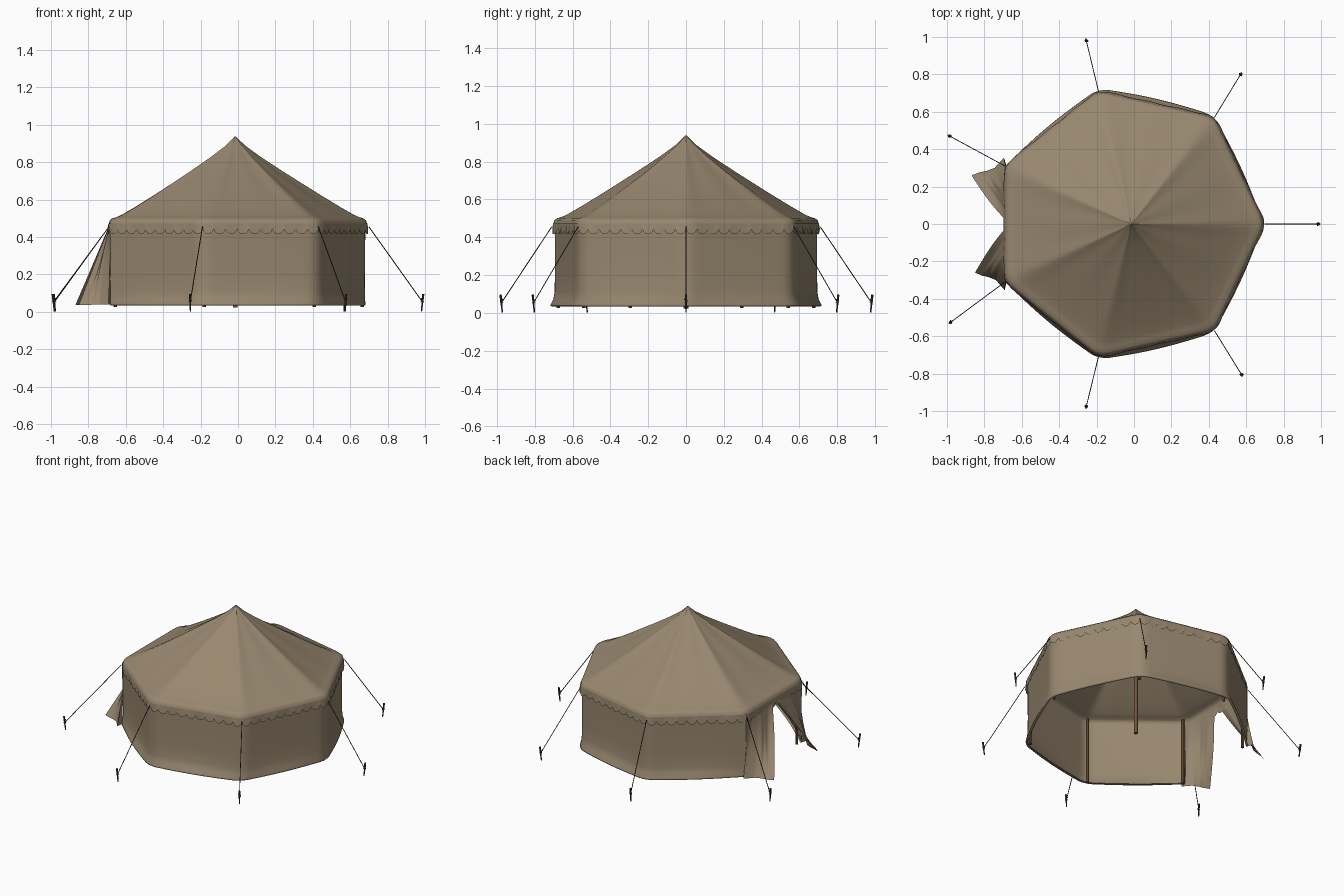
import bpy, math
from mathutils import Vector

if "Cube" in bpy.data.objects:
    bpy.data.objects.remove(bpy.data.objects["Cube"])

def material(name, rgb):
    m = bpy.data.materials.new(name)
    m.diffuse_color = (*rgb, 1)
    m.use_nodes = True
    m.node_tree.nodes["Principled BSDF"].inputs["Base Color"].default_value = m.diffuse_color
    return m

CANVAS = material("tan canvas", (0.315, 0.245, 0.16))
WOOD = material("brown pole wood", (0.17, 0.088, 0.042))
ROPE = material("dark rope", (0.04, 0.029, 0.019))
STAKE = material("dark stake wood", (0.06, 0.038, 0.022))

# Seven corners of the tent, counter-clockwise; edge 3 is the doorway
CORNERS = [Vector(c) for c in ((.70, 0), (.43, .57), (-.19, .71), (-.69, .31),
                               (-.69, -.31), (-.19, -.71), (.43, -.57))]
APEX = Vector((-.015, 0))

def outline(k, s, bulge=0.0, round_off=0.011):
    """Point on edge k at fraction s, with softened corners and an outward bulge."""
    a, b = CORNERS[k % 7], CORNERS[(k + 1) % 7]
    p = a.lerp(b, s)
    d = b - a
    n = Vector((d.y, -d.x)).normalized()
    p += n * bulge * math.sin(math.pi * s)
    e = max(0, 1 - min(s, 1 - s) / 0.09)
    return p - (p - APEX).normalized() * round_off * e * e

def cloth(name, rows, closed=False):
    """Smooth cloth sheet from rows of points, top row first."""
    n = len(rows[0])
    verts = [p for row in rows for p in row]
    faces = []
    for r in range(len(rows) - 1):
        for c in range(n if closed else n - 1):
            d = (c + 1) % n
            faces.append((r * n + c, (r + 1) * n + c, (r + 1) * n + d, r * n + d))
    me = bpy.data.meshes.new(name)
    me.from_pydata(verts, [], faces)
    me.materials.append(CANVAS)
    for f in me.polygons:
        f.use_smooth = True
    ob = bpy.data.objects.new(name, me)
    bpy.context.collection.objects.link(ob)
    mod = ob.modifiers.new("thickness", 'SOLIDIFY')
    mod.thickness = 0.004
    mod.use_rim = False
    return ob

def rod(name, a, b, r, mat, sides=8, r2=None):
    """Tapered round bar from a to b."""
    a, b = Vector(a), Vector(b)
    d = b - a
    bpy.ops.mesh.primitive_cone_add(vertices=sides, radius1=r, radius2=r if r2 is None else r2,
                                    depth=d.length, location=(a + b) / 2)
    ob = bpy.context.object
    ob.name = name
    ob.rotation_euler = d.to_track_quat('Z', 'Y').to_euler()
    ob.data.materials.append(mat)
    bpy.ops.object.shade_smooth_by_angle()
    return ob

# Roof with a rounded shoulder at the eaves
profile = [(.004, .938), (.03, .92), (.08, .887), (.2, .826), (.35, .757), (.5, .690), (.65, .624),
           (.8, .560), (.9, .520), (.94, .507), (.975, .500), (.995, .488), (1.004, .46)]
rows = []
for t, z in profile:
    row = []
    for k in range(7):
        for i in range(24):
            s = i / 24
            p = APEX + (outline(k, s) - APEX) * t
            fold = math.sin(math.pi * min(t, 1))
            sag = fold * (.006 * math.sin(math.pi * s) + .003 * math.sin(3 * math.pi * s))
            row.append((p.x, p.y, z - sag))
    rows.append(row)
cloth("roof", rows, True)

# Scalloped valance
SCALLOPS, STEPS = 10, 10
rows = []
for v in (0, .5, 1):
    row = []
    for k in range(7):
        for i in range(SCALLOPS * STEPS):
            u = i / STEPS
            p = outline(k, u / SCALLOPS)
            low = .444 - .028 * math.sin(math.pi * (u % 1)) ** .6
            wave = .003 * math.sin(u * 2.3 + k) * v
            p = APEX + (p - APEX) * (1.004 + .006 * v + wave)
            row.append((p.x, p.y, .472 + (low - .472) * v))
    rows.append(row)
cloth("valance", rows, True)

# Side walls on six edges, with a flared hem folded under
rows = []
for z, sc, bulge, wide in ((.475, .992, 0, 1), (.38, .989, .001, 1), (.2, .987, .002, 1.002),
                           (.11, .987, .004, 1.004), (.07, .988, .009, 1.012),
                           (.045, .99, .015, 1.028), (.036, .99, .016, 1.03),
                           (.034, .975, .012, 1.025)):
    row = []
    for k in range(4, 10):
        for i in range(24 + (k == 9)):
            door = (k == 4 and i < 12) or (k == 9 and i > 12)
            p = APEX + (outline(k, i / 24, bulge, 0 if door else .012) - APEX) * sc
            row.append((p.x, p.y * wide, z))
    rows.append(row)
cloth("side_wall", rows)

# Door curtains: meet at the top middle, pulled outwards at the ground
HEM = [Vector(p) for p in ((-.682, .31), (-.695, .355), (-.745, .30), (-.785, .285),
                           (-.83, .275), (-.868, .26))]

def hem_point(u):
    i = min(int(u * 5), 4)
    f = u * 5 - i
    f = f * f * (3 - 2 * f)
    return HEM[i].lerp(HEM[i + 1], f)

for side, name in ((1, "door_curtain_back"), (-1, "door_curtain_front")):
    rows = []
    for j in range(17):
        v = j / 16
        row = []
        for i in range(26):
            u = i / 25
            top = Vector((-.685, .31 - .29 * u))
            end = hem_point(u)
            if side < 0:
                end.x += .018 * u
            p = top.lerp(end, v)
            swell = math.sin(math.pi * v) * u
            p.x += .014 * math.sin(u * 9.4) * swell
            p.y -= .015 * swell * u
            row.append((p.x, p.y * side, .47 - .43 * v))
        rows.append(row if side > 0 else row[::-1])
    cloth(name, rows)

# Poles
rod("centre_pole", (-.015, 0, .024), (-.015, 0, .925), .013, WOOD, 16)
for i, c in enumerate(CORNERS):
    p = APEX + (c - APEX) * .95
    rod(f"corner_pole_{i + 1}", (p.x, p.y, .026), (p.x, p.y, .49), .009, WOOD, 12)

# Guy ropes and ground stakes
ENDS = [(.985, 0), (.57, .80), (-.255, .98), (-.985, .47), (-.98, -.525), (-.255, -.975), (.575, -.805)]
for i, (c, e) in enumerate(zip(CORNERS, ENDS)):
    e = Vector(e)
    out = (e - c).normalized()
    side = Vector((-out.y, out.x))
    rod(f"guy_rope_{i + 1}", (c.x, c.y, .455), (e.x, e.y, .055), .0025, ROPE, 6)
    a, b = e - out * .004, e + out * .006
    rod(f"stake_{i + 1}", (a.x, a.y, 0.002), (b.x, b.y, .096), .0035, STAKE, 7, .0065)
    q, w = e - side * .008 - out * .005, e + side * .008 + out * .003
    rod(f"stake_peg_{i + 1}", (q.x, q.y, .072), (w.x, w.y, .062), .0035, STAKE, 6)
    bpy.ops.mesh.primitive_torus_add(major_radius=.0065, minor_radius=.0025, major_segments=12,
                                     minor_segments=6, location=(e.x, e.y, .054))
    bpy.context.object.name = f"rope_loop_{i + 1}"
    bpy.context.object.data.materials.append(ROPE)
